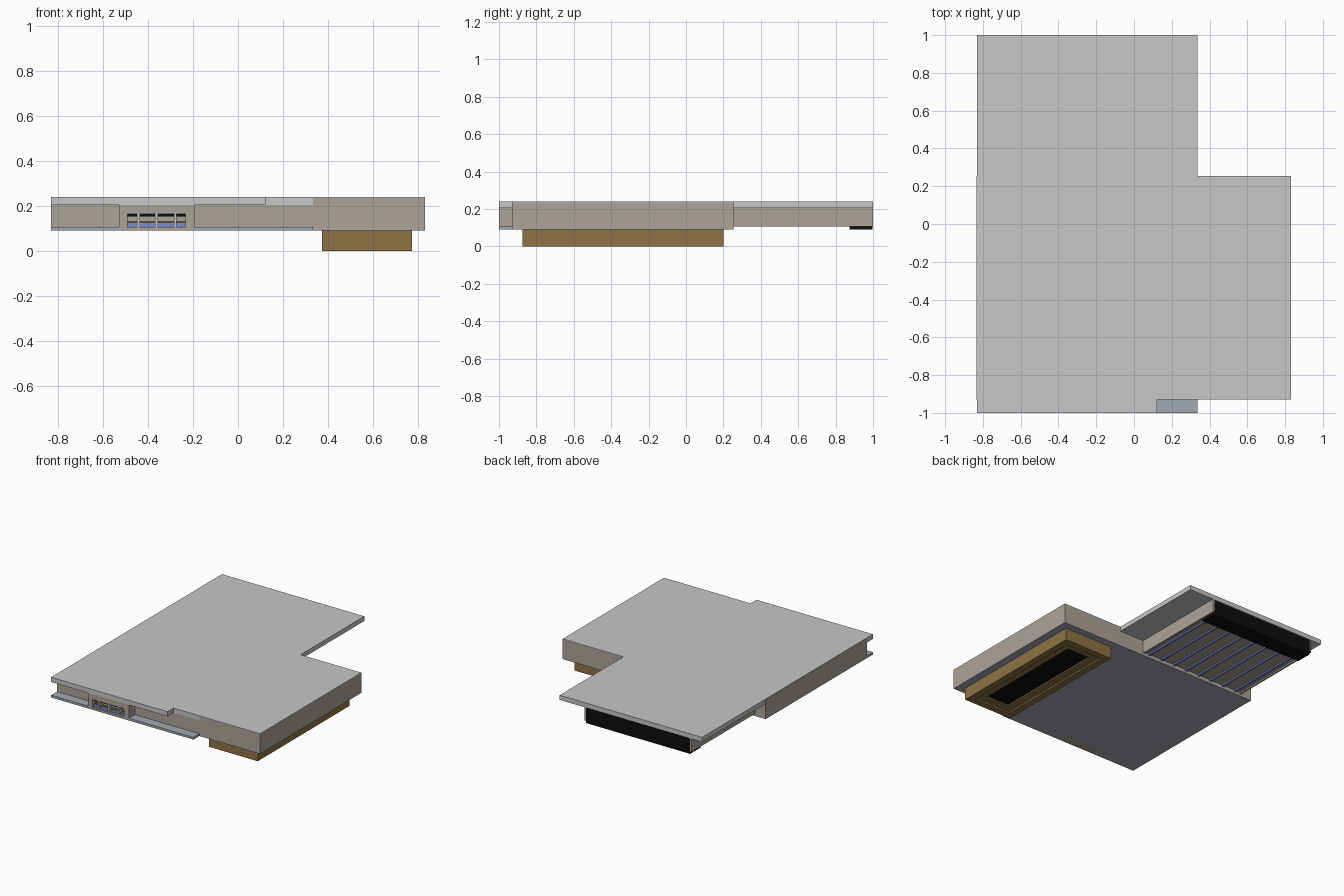
import bpy

cube = bpy.data.objects.get("Cube")
if cube:
    bpy.data.objects.remove(cube, do_unlink=True)


def material(name, rgb):
    m = bpy.data.materials.new(name)
    m.use_nodes = True
    m.diffuse_color = (*rgb, 1)
    m.node_tree.nodes["Principled BSDF"].inputs["Base Color"].default_value = (*rgb, 1)
    return m


GREY = material("roof_grey", (.57, .57, .57))
BEIGE = material("wall_beige", (.41, .37, .32))
SLATE = material("floor_blue_grey", (.36, .40, .45))
BROWN = material("duct_brown", (.27, .175, .056))
BLACK = material("black", (.004, .004, .004))
BLUE = material("rail_blue", (.2, .25, .6))


def prism(name, outline, z0, z1, mat):
    """Straight extrusion of a counter-clockwise plan outline."""
    n = len(outline)
    verts = [(x, y, z) for z in (z0, z1) for x, y in outline]
    faces = [list(range(n))[::-1], list(range(n, 2 * n))]
    faces += [(i, (i + 1) % n, n + (i + 1) % n, n + i) for i in range(n)]
    me = bpy.data.meshes.new(name)
    me.from_pydata(verts, [], faces)
    me.materials.append(mat)
    ob = bpy.data.objects.new(name, me)
    bpy.context.collection.objects.link(ob)
    return ob


def box(name, x0, x1, y0, y1, z0, z1, mat):
    return prism(name, [(x0, y0), (x1, y0), (x1, y1), (x0, y1)], z0, z1, mat)


def frame(name, x0, x1, y0, y1, w, z0, z1, mat):
    """Rectangular ring of four bars."""
    box(name + "_right", x0, x0 + w, y0, y1, z0, z1, mat)
    box(name + "_left", x1 - w, x1, y0, y1, z0, z1, mat)
    box(name + "_front", x0 + w, x1 - w, y0, y0 + w, z0, z1, mat)
    box(name + "_back", x0 + w, x1 - w, y1 - w, y1, z0, z1, mat)


R, L = -.832, .832          # outer walls
F, B = -.93, .255           # front and back of the main hall
WING = .335                 # where the thick roof ends

# Roof: thick slab over hall and rear, thin cap over the side wing
prism("roof_slab", [(R, -1), (.122, -1), (.122, F), (WING, F), (WING, 1), (R, 1)],
      .205, .24, GREY)
box("roof_cap", WING, L, F, B, .235, .24, GREY)

# Main hall
box("hall_walls", R, WING, F, B, .095, .205, BEIGE)
box("side_wing_walls", WING, L, F, B, .095, .235, BEIGE)
box("right_wall_parapet", R - .001, R + .01, F, B, .2, .235, BEIGE)
box("hall_floor", R, L, F, B, .09, .095, SLATE)

# Front balcony on both sides of the entrance
box("balcony_right", R, -.53, -1, F, .09, .107, SLATE)
box("balcony_left", -.193, WING, -1, F, .09, .107, SLATE)

# Entrance block with a row of windows
box("entrance_pier_right", -.53, -.492, -1, F, .09, .205, BEIGE)
box("entrance_pier_left", -.233, -.193, -1, F, .09, .205, BEIGE)
box("entrance_header", -.492, -.233, -1, F, .165, .205, BEIGE)
box("entrance_sill", -.492, -.233, -1, F, .09, .107, BEIGE)
box("window_blind", -.492, -.233, -.985, -.975, .153, .165, BLACK)
box("window_rail", -.492, -.233, -.975, -.965, .126, .132, BROWN)
box("window_panel", -.492, -.233, -.985, -.975, .107, .126, BLUE)
for x in (-.443, -.363, -.28):
    box("window_mullion", x - .006, x + .006, -.998, -.97, .107, .165, GREY)

# Rear wing: side walls, floor deck with rails below, dark end unit
W0, W1 = -.745, .132
box("rear_wall_right", W0, W0 + .012, B, 1, .107, .205, BEIGE)
box("rear_wall_left", W1 - .012, W1, B, 1, .107, .205, BEIGE)
box("rear_deck", W0 + .012, W1 - .012, B, .875, .118, .128, BEIGE)
COUNT = 8
for i in range(COUNT):
    x = W0 + (W1 - W0) * (i + .5) / COUNT
    box("deck_rail", x - .008, x + .008, B, .875, .107, .118, BLUE)
box("rear_end_unit", W0 + .012, W1 - .012, .875, .998, .09, .2, BLACK)

# Duct below the side wing: stepped opening facing down
X0, X1, Y0, Y1 = .375, .775, -.875, .2
frame("duct_rim", X0, X1, Y0, Y1, .05, 0, .09, BROWN)
frame("duct_step", X0 + .05, X1 - .05, Y0 + .05, Y1 - .05, .055, .012, .09, BROWN)
box("duct_opening", X0 + .1, X1 - .1, Y0 + .1, Y1 - .1, .022, .085, BLACK)
